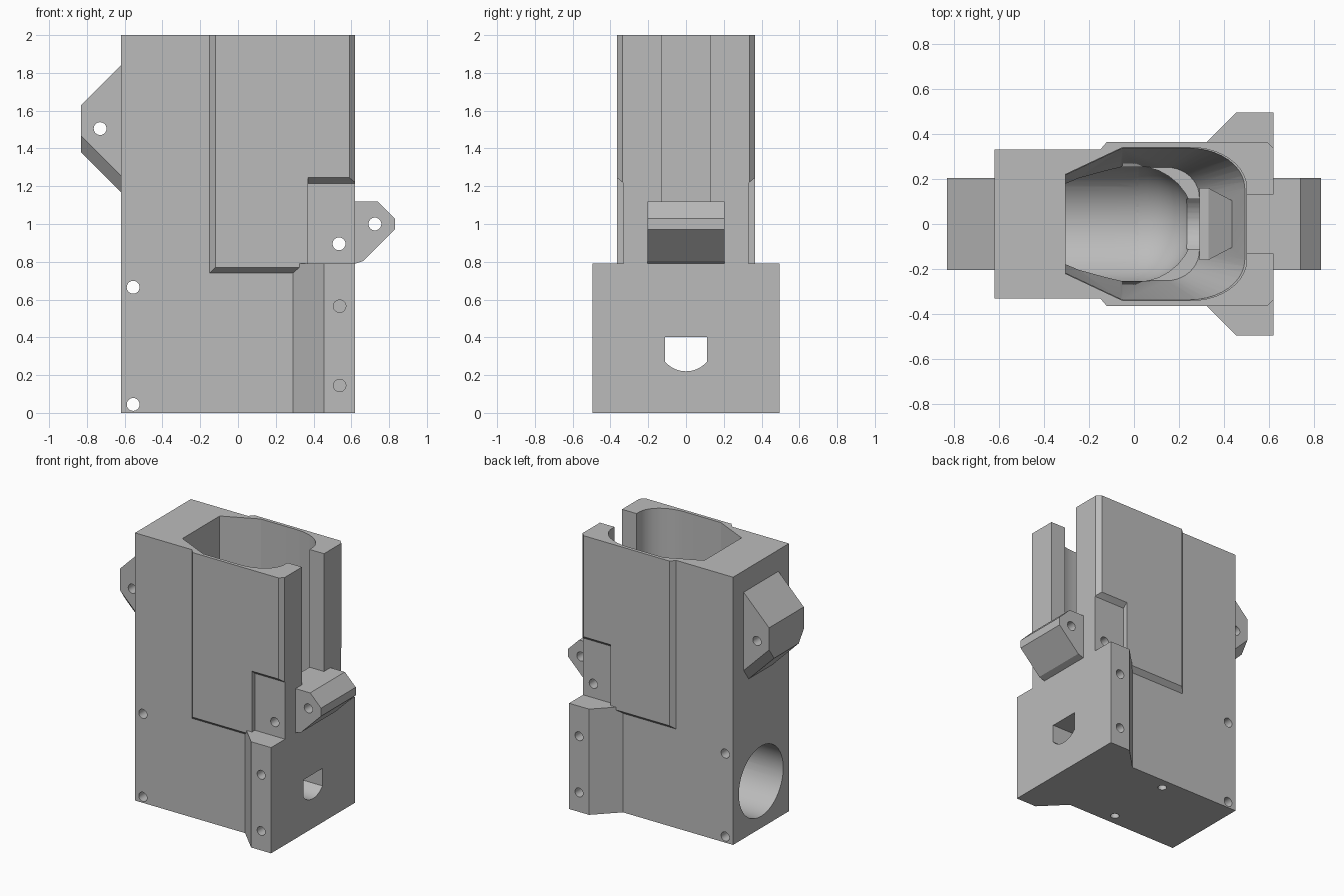
import bpy, bmesh, math
from mathutils import Matrix, Vector

cube = bpy.data.objects.get("Cube")
if cube:
    bpy.data.objects.remove(cube, do_unlink=True)

grey = bpy.data.materials.new("plain_grey")
grey.use_nodes = True
colour = (0.5, 0.5, 0.5, 1)
grey.diffuse_color = colour
grey.node_tree.nodes["Principled BSDF"].inputs["Base Color"].default_value = colour


def finish(bm, name):
    bmesh.ops.recalc_face_normals(bm, faces=bm.faces)
    mesh = bpy.data.meshes.new(name)
    bm.to_mesh(mesh)
    bm.free()
    mesh.materials.append(grey)
    obj = bpy.data.objects.new(name, mesh)
    bpy.context.collection.objects.link(obj)
    return obj


def hull(name, points):
    bm = bmesh.new()
    for p in points:
        bm.verts.new(p)
    res = bmesh.ops.convex_hull(bm, input=bm.verts)
    loose = [v for v in bm.verts if not v.link_faces]
    bmesh.ops.delete(bm, geom=loose, context='VERTS')
    bmesh.ops.dissolve_limit(bm, angle_limit=0.005, verts=bm.verts, edges=bm.edges)
    return finish(bm, name)


def box(name, x0, x1, y0, y1, z0, z1):
    return hull(name, [(x, y, z) for x in (x0, x1) for y in (y0, y1) for z in (z0, z1)])


def rod(name, centre, axis, radius, length, sides=32):
    bm = bmesh.new()
    turn = Vector((0, 0, 1)).rotation_difference(Vector(axis)).to_matrix().to_4x4()
    bmesh.ops.create_cone(bm, cap_ends=True, segments=sides, radius1=radius, radius2=radius,
                          depth=length, matrix=Matrix.Translation(centre) @ turn)
    return finish(bm, name)


def combine(target, tool, operation):
    mod = target.modifiers.new("join", 'BOOLEAN')
    mod.operation, mod.solver, mod.object = operation, 'EXACT', tool
    dg = bpy.context.evaluated_depsgraph_get()
    mesh = bpy.data.meshes.new_from_object(target.evaluated_get(dg))
    target.modifiers.clear()
    target.data = mesh
    bpy.data.objects.remove(tool, do_unlink=True)


body = box("well_housing", -0.62, 0.62, -0.33, 0.33, 0, 2)

# Front flange with angled back
combine(body, hull("flange", [(x, s * y, z) for s in (-1, 1) for z in (0, 0.79)
        for x, y in ((0.29, 0.33), (0.455, 0.495), (0.62, 0.495))]), 'UNION')

# Raised side panels with bevelled borders
for s in (-1, 1):
    rear = [(x, s * y, z) for x, y, z in (
        (-0.15, 0.33, 0.74), (-0.12, 0.365, 0.77), (0.37, 0.365, 0.77), (0.37, 0.33, 0.74),
        (-0.15, 0.33, 2), (-0.12, 0.365, 2), (0.37, 0.365, 2),
        (-0.1, 0.28, 0.8), (0.37, 0.28, 0.8), (-0.1, 0.28, 2), (0.37, 0.28, 2))]
    combine(body, hull("rear_panel", rear), 'UNION')
    fore = [(x, s * y, z) for x, y, z in (
        (0.35, 0.33, 1.215), (0.35, 0.365, 1.245), (0.59, 0.365, 1.245), (0.62, 0.335, 1.22),
        (0.62, 0.33, 1.215), (0.35, 0.365, 2), (0.59, 0.365, 2), (0.62, 0.335, 2),
        (0.35, 0.28, 1.25), (0.62, 0.28, 1.25), (0.35, 0.28, 2), (0.62, 0.28, 2))]
    combine(body, hull("fore_panel", fore), 'UNION')

# Front bracket and back lug
front_profile = ((0.6, 0.79), (0.6, 1.12), (0.74, 1.12), (0.83, 1.03),
                 (0.83, 0.97), (0.665, 0.805), (0.62, 0.79))
combine(body, hull("front_bracket", [(x, s * 0.205, z) for s in (-1, 1)
        for x, z in front_profile]), 'UNION')
back_wide = ((-0.6, 1.86), (-0.83, 1.63), (-0.83, 1.465), (-0.6, 1.235))
back_narrow = ((-0.83, 1.38), (-0.6, 1.15))
combine(body, hull("back_lug",
        [(x, s * 0.205, z) for s in (-1, 1) for x, z in back_wide] +
        [(x, s * 0.145, z) for s in (-1, 1) for x, z in back_narrow]), 'UNION')

# Main well, tapering into a funnel
half = [(-0.305, 0.22), (-0.05, 0.34), (0.25, 0.34)]
half += [(0.25 + 0.25 * math.sin(a), 0.16 + 0.18 * math.cos(a))
         for a in [math.pi / 2 * i / 10 for i in range(1, 11)]]
ring = half + [(x, -y) for x, y in reversed(half)]


def funnel(x, y):
    return (x if x < 0 else x * 0.58, y * 0.74)


combine(body, hull("well", [(x, y, z) for x, y in ring for z in (0.9, 2.1)]), 'DIFFERENCE')
combine(body, hull("funnel", [(x, y, 0.92) for x, y in ring] +
        [(*funnel(x, y), 0.4) for x, y in ring]), 'DIFFERENCE')
combine(body, box("front_slot", 0.42, 0.7, -0.13, 0.13, 1.12, 2.1), 'DIFFERENCE')

# Round bore from the back with a domed end
bore_r, bore_z = 0.262, 0.35
combine(body, rod("bore", (-0.34, 0, bore_z), (1, 0, 0), bore_r, 0.72, 64), 'DIFFERENCE')
dome = []
for i in range(9):
    a = math.pi / 2 * i / 8
    for j in range(64):
        t = math.tau * j / 64
        dome.append((0.01 + bore_r * math.sin(a), bore_r * math.cos(a) * math.sin(t),
                     bore_z + bore_r * math.cos(a) * math.cos(t)))
dome += [(-0.1, y, z) for x, y, z in dome[:64]]
combine(body, hull("dome", dome), 'DIFFERENCE')

# Window with rounded bottom in the front face
window = [(0.112, 0.403), (-0.112, 0.403)]
window += [(0.146 * math.sin(a), 0.366 - 0.146 * math.cos(a))
           for a in [math.radians(-50 + 10 * i) for i in range(11)]]
combine(body, hull("window", [(x, y, z) for x in (0.1, 0.7) for y, z in window]), 'DIFFERENCE')

# Cross pin holes, blind flange holes and bottom holes
for x, z in ((-0.555, 0.665), (-0.555, 0.045), (0.535, 0.895), (0.725, 1.0), (-0.73, 1.505)):
    combine(body, rod("pin_hole", (x, 0, z), (0, 1, 0), 0.034, 1.2), 'DIFFERENCE')
for s in (-1, 1):
    for z in (0.145, 0.565):
        combine(body, rod("flange_hole", (0.538, s * 0.5, z), (0, 1, 0), 0.033, 0.4), 'DIFFERENCE')
    combine(body, rod("bottom_hole", (-0.04, s * 0.25, 0), (0, 0, 1), 0.03, 0.3), 'DIFFERENCE')

# Feed ramp inside the well
ramp = hull("feed_ramp", [(x, s * y, z) for s in (-1, 1) for x, y, z in (
    (0.29, 0.16, 0.82), (0.33, 0.16, 0.82), (0.42, 0.07, 0.72), (0.5, 0.07, 0.72),
    (0.29, 0.16, 0.48), (0.33, 0.16, 0.48), (0.5, 0.07, 0.48))])
combine(body, ramp, 'UNION')

bpy.ops.object.select_all(action='DESELECT')
body.select_set(True)
bpy.context.view_layer.objects.active = body
bpy.ops.object.shade_smooth_by_angle(angle=math.radians(25))
